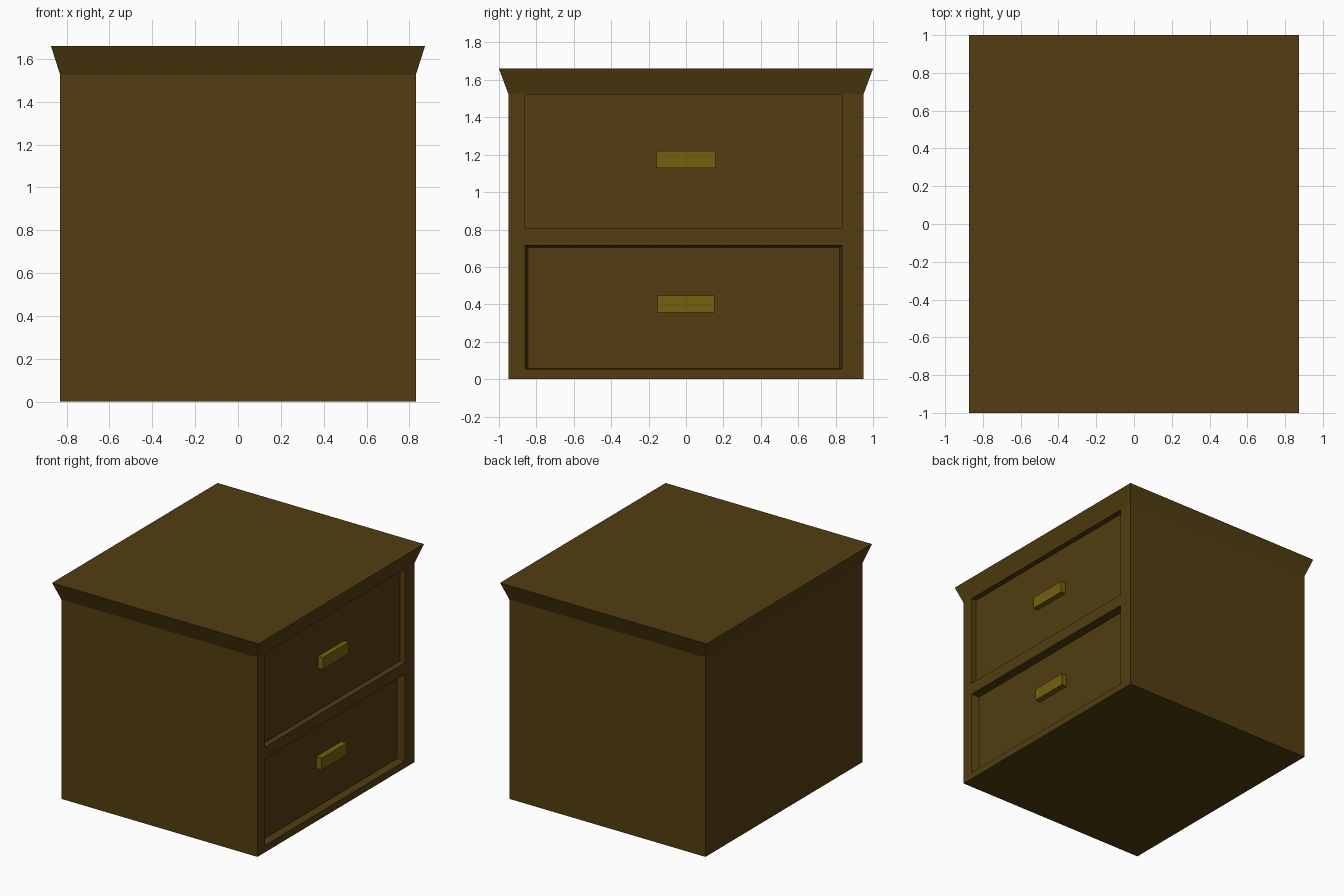
import bpy, bmesh

if "Cube" in bpy.data.objects:
    bpy.data.objects.remove(bpy.data.objects["Cube"])


def material(name, color):
    m = bpy.data.materials.new(name)
    m.diffuse_color = (*color, 1)
    m.use_nodes = True
    m.node_tree.nodes["Principled BSDF"].inputs["Base Color"].default_value = m.diffuse_color
    return m


wood = material("dark_wood", (0.085, 0.047, 0.005))
brass = material("handle_brass", (0.18, 0.12, 0.004))


def loft(name, rings, mat):
    """Closed solid through a stack of four-cornered rings."""
    bm = bmesh.new()
    loops = [[bm.verts.new(p) for p in ring] for ring in rings]
    for a, b in zip(loops, loops[1:]):
        for i in range(4):
            j = (i + 1) % 4
            bm.faces.new((a[i], a[j], b[j], b[i]))
    bm.faces.new(loops[0][::-1])
    bm.faces.new(loops[-1])
    bmesh.ops.recalc_face_normals(bm, faces=bm.faces)
    me = bpy.data.meshes.new(name)
    bm.to_mesh(me)
    bm.free()
    me.materials.append(mat)
    ob = bpy.data.objects.new(name, me)
    bpy.context.collection.objects.link(ob)
    return ob


def ring_z(z, x, y):
    return [(-x, -y, z), (x, -y, z), (x, y, z), (-x, y, z)]


def ring_x(x, y0, y1, z0, z1):
    return [(x, y0, z0), (x, y1, z0), (x, y1, z1), (x, y0, z1)]


# Cabinet body with the top flaring outwards
FACE = 0.83
body = loft("cabinet", [ring_z(0, FACE, 0.95), ring_z(1.525, FACE, 0.95),
                        ring_z(1.66, 0.873, 1.0)], wood)

# Drawers on the +x side: opening, recessed panel, panel x, handle box
drawers = {
    "upper": ((-0.86, 0.835, 0.805, 1.522), (-0.86, 0.835, 0.805, 1.522), 0.787,
              (-0.158, 0.158, 1.13, 1.22), 0.828),
    "lower": ((-0.86, 0.835, 0.053, 0.715), (-0.845, 0.82, 0.058, 0.705), 0.77,
              (-0.152, 0.152, 0.355, 0.447), 0.815),
}
for name, (opening, panel, depth, grip, grip_x) in drawers.items():
    # Recess cut for the drawer front
    cutter = loft(name + "_recess_cutter", [ring_x(0.95, *opening), ring_x(FACE, *opening),
                                            ring_x(depth, *panel)], wood)
    cutter.hide_render = True
    mod = body.modifiers.new(name + "_recess", "BOOLEAN")
    mod.operation = "DIFFERENCE"
    mod.solver = "EXACT"
    mod.object = cutter
    bpy.context.view_layer.objects.active = body
    bpy.ops.object.modifier_apply(modifier=mod.name)
    bpy.data.objects.remove(cutter)
    # Block handle
    loft(name + "_handle", [ring_x(depth, *grip), ring_x(grip_x, *grip)], brass)
